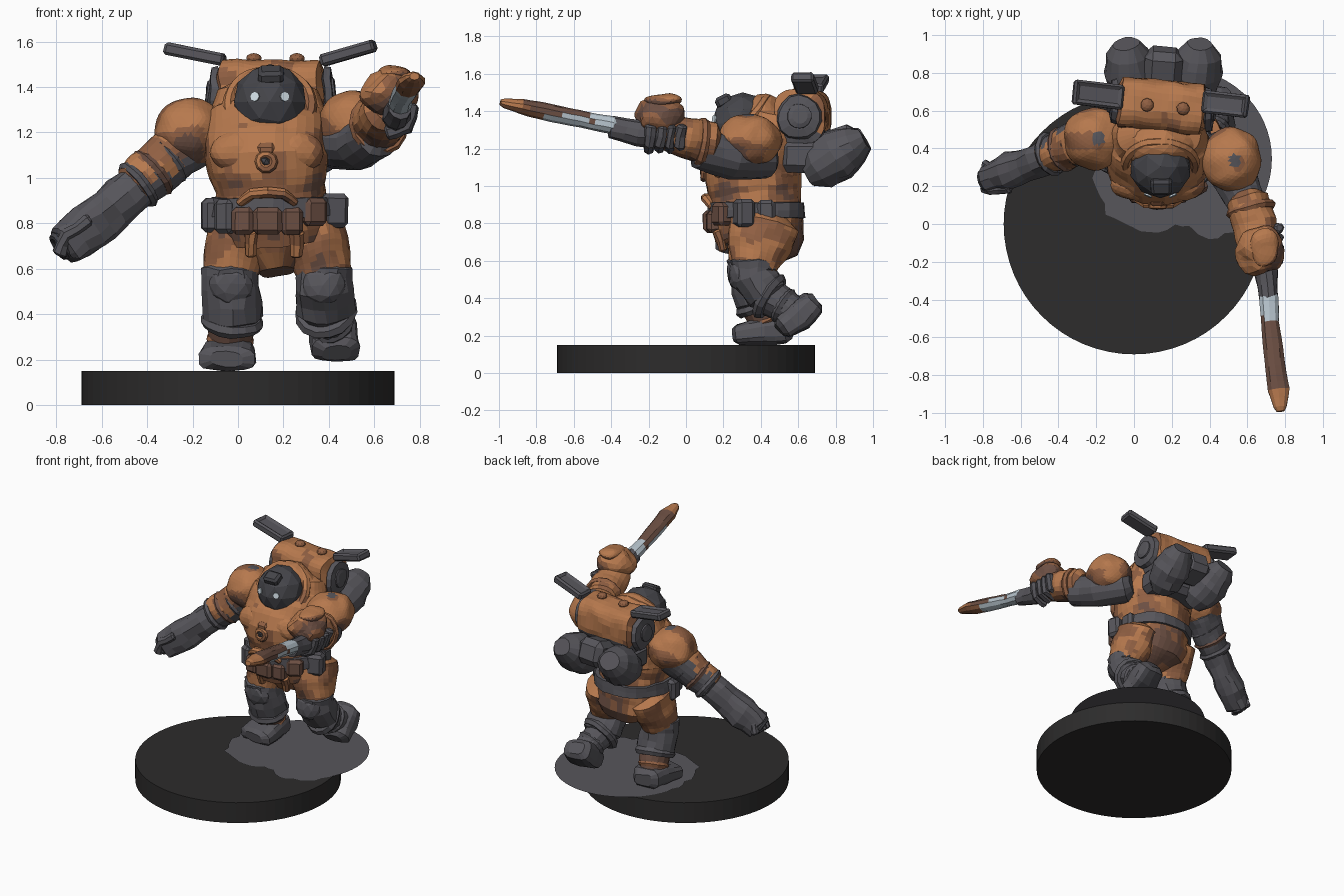
import bpy, bmesh, math
from mathutils import Vector, Euler, noise

if "Cube" in bpy.data.objects:
    bpy.data.objects.remove(bpy.data.objects["Cube"])


def mat(name, r, g, b):
    m = bpy.data.materials.new(name)
    m.diffuse_color = (r, g, b, 1)
    m.use_nodes = True
    m.node_tree.nodes["Principled BSDF"].inputs["Base Color"].default_value = m.diffuse_color
    return m


ORANGE = mat("orange", 0.47, 0.19, 0.075)
RUST = mat("rust", 0.28, 0.115, 0.055)
BROWN = mat("brown", 0.15, 0.078, 0.056)
GREY = mat("grey", 0.095, 0.092, 0.105)
DARK = mat("dark grey", 0.06, 0.06, 0.069)
BLACK = mat("base black", 0.026, 0.025, 0.025)
SILVER = mat("silver", 0.48, 0.56, 0.62)
WHITE = mat("pale eye", 0.70, 0.80, 0.86)
CAMO = [ORANGE, RUST, BROWN]


def patches(shift):
    """Mottled colour rule: orange on upward faces, rust and brown below."""
    def rule(c, nrm):
        v = noise.noise(c * 6.5 + Vector((3.1, 1.7, 0.4))) * 0.8 - 0.35 * nrm.z + shift
        return 0 if v < 0.05 else 1 if v < 0.42 else 2
    return rule


UPPER, LOWER = patches(0.03), patches(0.16)


def finish(name, bm, mats, rule=None, jit=0.0):
    mats = mats if isinstance(mats, list) else [mats]
    for v in bm.verts:
        v.co += noise.noise_vector(v.co * 11) * jit
    bmesh.ops.recalc_face_normals(bm, faces=bm.faces)
    if rule:
        for f in bm.faces:
            f.material_index = rule(f.calc_center_median(), f.normal)
    me = bpy.data.meshes.new(name)
    bm.to_mesh(me)
    bm.free()
    for m in mats:
        me.materials.append(m)
    ob = bpy.data.objects.new(name, me)
    bpy.context.collection.objects.link(ob)
    return ob


def tube(name, pts, mats, rule=None, n=14, sq=2.0, cap=0.35, jit=0.012, steps=2):
    """Loft through (x, y, z, side radius, up radius) with rounded ends."""
    rows = []
    for a, b in zip(pts, pts[1:]):
        rows += [[p + (q - p) * k / steps for p, q in zip(a, b)] for k in range(steps)]
    rows.append(list(pts[-1]))
    pos = [Vector(r[:3]) for r in rows]
    ref = Vector((0, 1, 0)) if abs((pos[-1] - pos[0]).normalized().z) > 0.8 else Vector((0, 0, 1))
    rings = []
    for i, r in enumerate(rows):
        t = (pos[min(i + 1, len(pos) - 1)] - pos[max(i - 1, 0)]).normalized()
        ring = (pos[i], t, r[3], r[4])
        off = t * cap * min(r[3], r[4])
        if i == 0:
            rings.append((pos[i] - off, t, r[3] * 0.6, r[4] * 0.6))
        rings.append(ring)
        if i == len(rows) - 1:
            rings.append((pos[i] + off, t, r[3] * 0.6, r[4] * 0.6))
    bm = bmesh.new()
    loops = []
    for p, t, ru, rv in rings:
        u = ref.cross(t).normalized()
        w = t.cross(u)
        loop = []
        for k in range(n):
            a = math.tau * (k + 0.5) / n
            c, s = math.cos(a), math.sin(a)
            loop.append(bm.verts.new(p + u * math.copysign(abs(c) ** (2 / sq), c) * ru
                                     + w * math.copysign(abs(s) ** (2 / sq), s) * rv))
        loops.append(loop)
    for a, b in zip(loops, loops[1:]):
        for k in range(n):
            bm.faces.new((a[k], a[(k + 1) % n], b[(k + 1) % n], b[k]))
    bm.faces.new(loops[0])
    bm.faces.new(loops[-1])
    return finish(name, bm, mats, rule, jit)


def blob(name, loc, rad, mats, rule=None, jit=0.012, sub=3):
    bm = bmesh.new()
    bmesh.ops.create_icosphere(bm, subdivisions=sub, radius=1)
    for v in bm.verts:
        v.co = Vector(a * b for a, b in zip(v.co, rad)) + Vector(loc)
    return finish(name, bm, mats, rule, jit)


def box(name, loc, size, mats, rot=(0, 0, 0), bev=0.02, inset=0, jit=0.004):
    bm = bmesh.new()
    bmesh.ops.create_cube(bm, size=1)
    for v in bm.verts:
        v.co = Vector(a * b for a, b in zip(v.co, size))
    bmesh.ops.bevel(bm, geom=bm.edges[:], offset=bev, segments=1, affect='EDGES')
    if inset:
        bm.normal_update()
        top = max(bm.faces, key=lambda f: f.calc_center_median().z)
        bmesh.ops.inset_region(bm, faces=[top], thickness=inset, depth=-0.012)
    m = Euler(rot).to_matrix()
    for v in bm.verts:
        v.co = m @ v.co + Vector(loc)
    return finish(name, bm, mats, None, jit)


def ring(name, loc, nrm, R, r, mats, rule=None, n=24, k=7):
    q = Vector(nrm).to_track_quat('Z', 'Y')
    bm = bmesh.new()
    vs = [[bm.verts.new(q @ Vector(((R + r * math.cos(b)) * math.cos(a), (R + r * math.cos(b)) * math.sin(a),
                                    r * math.sin(b))) + Vector(loc))
           for b in (math.tau * j / k for j in range(k))] for a in (math.tau * i / n for i in range(n))]
    for i in range(n):
        for j in range(k):
            i2, j2 = (i + 1) % n, (j + 1) % k
            bm.faces.new((vs[i][j], vs[i2][j], vs[i2][j2], vs[i][j2]))
    return finish(name, bm, mats, rule, 0.006)


# Round base and the ragged ground patch overhanging it
bm = bmesh.new()
bmesh.ops.create_cone(bm, cap_ends=True, segments=64, radius1=0.69, radius2=0.69, depth=0.15)
bmesh.ops.translate(bm, verts=bm.verts, vec=(0, 0, 0.075))
finish("base", bm, BLACK)
bm = bmesh.new()
edge = []
for i in range(60):
    a = math.tau * i / 60
    d = 0.475 - 0.12 * math.exp(-((a - 4.65) / 0.4) ** 2)
    d += 0.04 * noise.noise(Vector((math.cos(a) * 6, math.sin(a) * 6, 2))) if 2.8 < a < 5.6 else 0
    edge.append(bm.verts.new((0.255 + d * math.cos(a), 0.345 + d * math.sin(a), 0.155)))
bm.faces.new(edge)
finish("ground_patch", bm, GREY)

# Torso, hips and belt
tube("torso", [(0.17, 0.38, 0.63, 0.13, 0.14), (0.16, 0.405, 0.71, 0.23, 0.225), (0.15, 0.38, 0.83, 0.255, 0.245),
               (0.14, 0.365, 0.95, 0.24, 0.245), (0.13, 0.355, 1.08, 0.27, 0.26), (0.13, 0.40, 1.19, 0.275, 0.215),
               (0.13, 0.455, 1.28, 0.26, 0.17), (0.13, 0.475, 1.38, 0.225, 0.13)],
     CAMO, lambda c, n: UPPER(c, n) if c.z > 1.0 else LOWER(c, n), n=36, sq=2.3, steps=4)
tube("belt", [(0.15, 0.375, 0.83, 0.28, 0.26), (0.15, 0.375, 0.91, 0.27, 0.26)], GREY, n=22, sq=2.3, cap=0.05)
for i, (x, y, z, w, a, m) in enumerate([(-0.115, 0.33, 0.835, 0.09, 0.1, GREY), (0.42, 0.31, 0.855, 0.12, 0.3, GREY),
                                        (0.33, 0.20, 0.85, 0.11, 0.5, BROWN), (0.235, 0.16, 0.81, 0.10, 0.15, BROWN),
                                        (0.13, 0.14, 0.81, 0.13, 0, BROWN), (0.025, 0.16, 0.81, 0.10, -0.15, BROWN),
                                        (-0.05, 0.21, 0.83, 0.09, -0.5, GREY), (0.41, 0.43, 0.85, 0.06, 0, GREY)]):
    box(f"belt_pouch_{i}", (x, y, z), (w, 0.10, 0.15 if m == GREY else 0.12), m, (0, 0, a))
for x in (0.06, 0.26):
    tube("hanging_strap", [(x, 0.17, 0.76, 0.035, 0.03), (x, 0.20, 0.66, 0.025, 0.025)], CAMO, LOWER, n=8)

# Chest front: collar, breathing nozzle, folded plate
ring("chest_nozzle", (0.125, 0.095, 1.07), (0, -1, 0.1), 0.032, 0.02, CAMO, UPPER, n=10)
blob("nozzle_core", (0.125, 0.09, 1.07), (0.025, 0.025, 0.025), DARK, sub=1)
box("collar_plate", (0.125, 0.13, 1.125), (0.09, 0.07, 0.06), RUST)
for s in (-1, 1):
    blob("chest_bulge", (0.13 + s * 0.12, 0.21, 1.11), (0.13, 0.09, 0.10), CAMO, UPPER)
    tube("chest_fold", [(0.13, 0.11, 0.935, 0.03, 0.025), (0.13 + s * 0.07, 0.11, 0.93, 0.03, 0.025),
                        (0.13 + s * 0.12, 0.14, 0.89, 0.025, 0.02)], CAMO, UPPER, n=8, jit=0.005)

# Helmet with dome, rim, brow box and eyes
blob("helmet_hood", (0.14, 0.42, 1.31), (0.205, 0.14, 0.18), CAMO, UPPER)
D, DR = Vector((0.14, 0.305, 1.335)), Vector((0.165, 0.17, 0.165))
blob("helmet_dome", D, DR, DARK, jit=0.004, sub=2)
ring("helmet_rim", (0.14, 0.325, 1.32), (0, -0.8, 0.6), 0.18, 0.03, CAMO, UPPER, n=30)
box("brow_box", (0.145, 0.20, 1.455), (0.11, 0.09, 0.06), DARK, (0.5, 0, 0), 0.015)
for s in (-1, 1):
    d = Vector((s * 0.40, -0.905, 0.14))
    bm = bmesh.new()
    bmesh.ops.create_cone(bm, cap_ends=True, segments=8, radius1=0.022, radius2=0.022, depth=0.009)
    q = d.to_track_quat('Z', 'Y')
    for v in bm.verts:
        v.co = q @ v.co + D + Vector(a * b for a, b in zip(d, DR)) * 1.0
    finish("eye_light", bm, WHITE)

# Backpack: body, end caps, fins, rivets, tanks
tube("pack_body", [(-0.07, 0.645, 1.37, 0.135, 0.145), (0.36, 0.605, 1.37, 0.135, 0.145)],
     [ORANGE, RUST, BROWN, GREY], lambda c, n: 3 if c.z < 1.3 else UPPER(c, n), n=28, sq=3.2, cap=0.15, steps=12)
for s, x, y in ((-1, -0.09, 0.65), (1, 0.38, 0.605)):
    tube("pack_end_cap", [(x, y, 1.37, 0.125, 0.125), (x + s * 0.03, y, 1.37, 0.115, 0.115)], GREY, cap=0.05)
    tube("pack_end_hub", [(x, y, 1.37, 0.07, 0.07), (x + s * 0.045, y, 1.37, 0.06, 0.06)], GREY, cap=0.1)
    blob("pack_rivet", (0.165 + s * 0.095, 0.62 - s * 0.01, 1.525), (0.035, 0.035, 0.025), RUST, sub=2, jit=0.003)
    tube("tank", [(0.155 + s * 0.19, 0.90, 1.22, 0.115, 0.105), (0.155 + s * 0.18, 0.81, 1.165, 0.135, 0.14),
                  (0.155 + s * 0.16, 0.71, 1.10, 0.12, 0.12)], GREY, cap=0.6)
box("left_fin", (-0.19, 0.685, 1.545), (0.27, 0.13, 0.055), GREY, (0, 0.2, -0.12), 0.012, 0.025)
box("right_fin", (0.485, 0.635, 1.55), (0.25, 0.12, 0.055), GREY, (0, -0.28, -0.12), 0.012, 0.025)
box("tank_bridge", (0.155, 0.82, 1.22), (0.20, 0.22, 0.18), GREY, (0.3, 0, -0.08), 0.04)
box("pack_frame", (0.15, 0.63, 1.16), (0.46, 0.22, 0.18), GREY, (0, 0, -0.09), 0.04)


# Shoulder pads with a grey spot on top
def pad(name, loc, rad):
    spot = Vector(loc) + Vector((0.02, 0, rad[2]))
    blob(name, loc, rad, [ORANGE, RUST, BROWN, GREY],
         lambda c, n: 3 if (c - spot).length < 0.035 else UPPER(c, n), sub=4)


pad("low_shoulder_pad", (-0.205, 0.45, 1.20), (0.165, 0.165, 0.15))
pad("raised_shoulder_pad", (0.515, 0.34, 1.245), (0.16, 0.17, 0.14))

# Lowered arm: sleeve, cuffs, gauntlet
tube("low_sleeve", [(-0.22, 0.46, 1.16, 0.13, 0.13), (-0.36, 0.40, 1.04, 0.11, 0.115), (-0.46, 0.36, 0.96, 0.095, 0.105)],
     [ORANGE, RUST, BROWN, GREY], lambda c, n: 3 if n.z < -0.2 or n.y > 0.5 else LOWER(c, n), n=20, steps=5)
for k in range(3):
    p = Vector((-0.31, 0.42, 1.08)).lerp((-0.44, 0.37, 0.97), k / 2)
    ring("low_sleeve_fold", p, (-0.74, -0.25, -0.62), 0.10, 0.022, BROWN if k == 1 else GREY, n=14, k=6)
tube("low_gauntlet", [(-0.44, 0.365, 0.965, 0.085, 0.095), (-0.56, 0.32, 0.86, 0.09, 0.10), (-0.66, 0.28, 0.78, 0.095, 0.105),
                      (-0.76, 0.245, 0.70, 0.08, 0.09)], GREY, sq=2.6, jit=0.02, cap=0.2)
for k in range(4):
    tube("low_finger", [(-0.66 - k * 0.012, 0.19 + k * 0.045, 0.81 - k * 0.005, 0.03, 0.03),
                        (-0.76, 0.18 + k * 0.04, 0.745, 0.032, 0.03), (-0.785, 0.19 + k * 0.04, 0.67, 0.03, 0.03)], GREY, n=7)
ring("gauntlet_end", (-0.785, 0.235, 0.70), (-0.8, -0.25, -0.5), 0.05, 0.018, DARK, n=12)

# Raised arm: upper arm, cuff, fist
tube("raised_upper_arm", [(0.42, 0.42, 1.16, 0.12, 0.12), (0.54, 0.24, 1.15, 0.12, 0.11), (0.61, 0.08, 1.20, 0.10, 0.11)], GREY)
tube("raised_forearm", [(0.60, 0.13, 1.23, 0.11, 0.12), (0.64, 0.0, 1.26, 0.12, 0.11), (0.66, -0.13, 1.30, 0.11, 0.10)],
     CAMO, UPPER, n=20, steps=4)
ring("raised_cuff", (0.62, 0.08, 1.235), (0.25, -1, 0.15), 0.11, 0.024, RUST, n=14, k=6)
blob("raised_fist", (0.67, -0.14, 1.37), (0.13, 0.135, 0.105), CAMO, LOWER, jit=0.025)
blob("knuckle_guard", (0.69, -0.12, 1.455), (0.08, 0.10, 0.04), CAMO, LOWER, jit=0.015)
for k in range(4):
    tube("raised_finger", [(0.77, -0.02 - k * 0.055, 1.32, 0.028, 0.03), (0.74, -0.03 - k * 0.055, 1.22, 0.03, 0.03),
                           (0.66, -0.03 - k * 0.055, 1.20, 0.028, 0.03)], GREY, n=7)

# Knife
tube("knife_grip", [(0.69, -0.12, 1.27, 0.06, 0.065), (0.70, -0.26, 1.28, 0.06, 0.07), (0.715, -0.40, 1.315, 0.05, 0.055)],
     GREY, n=10, cap=0.1)
tube("knife_blade", [(0.715, -0.39, 1.325, 0.052, 0.046), (0.72, -0.52, 1.35, 0.05, 0.046), (0.745, -0.72, 1.39, 0.055, 0.048),
                     (0.765, -0.88, 1.425, 0.06, 0.042), (0.775, -0.97, 1.443, 0.035, 0.026)],
     [SILVER, BROWN, RUST, ORANGE],
     lambda c, n: (3 if n.z > 0 else 2) if c.y < -0.88 else 0 if c.y > -0.5 or (n.z < 0.5 and c.y > -0.5 - 0.25 * (n.z < 0)) else
     1 if n.z > 0 or c.y > -0.75 else 2, n=10, steps=4, jit=0.004, cap=0.9)

# Legs: thighs, padded shins, knee pads, ankle folds
for side, hip, knee, shin, ankle, fold in (
        ("planted", (0.0, 0.42, 0.80), (-0.03, 0.35, 0.56), (-0.025, 0.39, 0.38), (-0.04, 0.45, 0.24), (BROWN, RUST)),
        ("trailing", (0.33, 0.42, 0.80), (0.38, 0.36, 0.56), (0.385, 0.43, 0.42), (0.42, 0.57, 0.33), (GREY, GREY))):
    tube(f"{side}_thigh", [hip + (0.14, 0.19), tuple((a + b) / 2 for a, b in zip(hip, knee)) + (0.135, 0.17),
                           knee + (0.12, 0.12)], CAMO, UPPER, n=24, steps=5)
    tube(f"{side}_shin", [(knee[0], knee[1], 0.60, 0.125, 0.125), (knee[0], knee[1], 0.52, 0.135, 0.12), shin + (0.13, 0.12)],
         GREY, jit=0.02)
    blob(f"{side}_knee_pad", (knee[0], knee[1] - 0.075, 0.53), (0.10, 0.06, 0.09), GREY, sub=2)
    d = Vector(ankle) - Vector(shin)
    tube(f"{side}_ankle", [shin + (0.105, 0.105), ankle + (0.09, 0.09)], fold[0])
    ring(f"{side}_shin_hem", Vector(shin) + d * 0.1, d, 0.11, 0.03, GREY, n=14, k=6)
    ring(f"{side}_ankle_fold", Vector(shin) + d * 0.65, d, 0.08, 0.025, fold[1], n=14, k=6)

# Boots
tube("planted_boot", [(-0.04, 0.53, 0.225, 0.105, 0.07), (-0.04, 0.42, 0.225, 0.115, 0.075), (-0.05, 0.28, 0.205, 0.125, 0.055)],
     GREY, sq=3.2, cap=0.5)
tube("trailing_boot", [(0.41, 0.68, 0.375, 0.095, 0.07), (0.42, 0.60, 0.305, 0.11, 0.085), (0.43, 0.52, 0.245, 0.105, 0.065)],
     [GREY, DARK], lambda c, n: int(n.y > 0.4 and n.z < -0.4), sq=3.2, cap=0.4)
